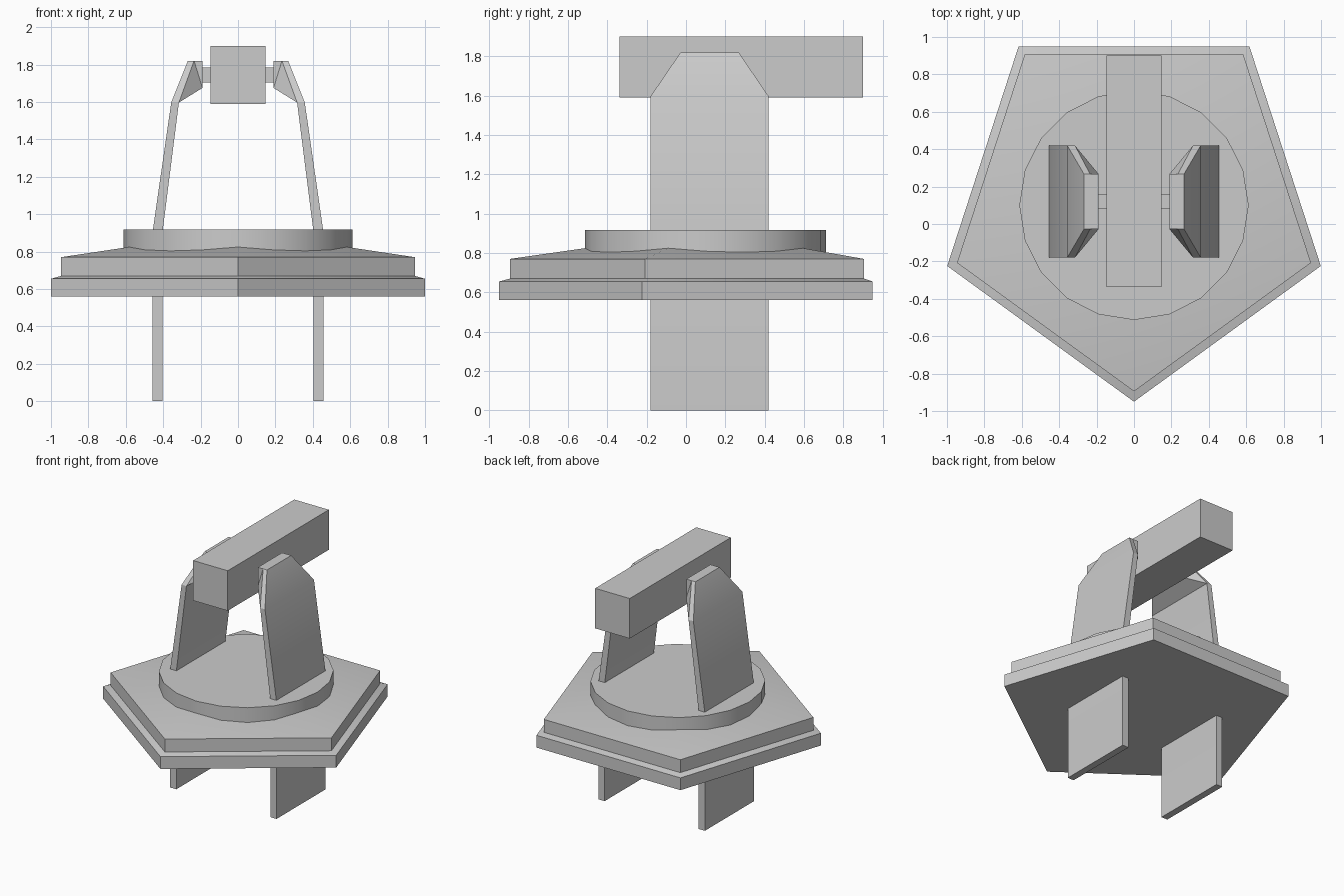
import bpy, bmesh
from math import radians, cos, sin, pi

if "Cube" in bpy.data.objects:
    bpy.data.objects.remove(bpy.data.objects["Cube"])


def finish(bm, name):
    bmesh.ops.recalc_face_normals(bm, faces=bm.faces)
    me = bpy.data.meshes.new(name)
    bm.to_mesh(me)
    bm.free()
    ob = bpy.data.objects.new(name, me)
    bpy.context.collection.objects.link(ob)
    for p in me.polygons:
        p.use_smooth = True
    me.set_sharp_from_angle(angle=radians(30))
    return ob


def bridge(bm, a, b):
    n = len(a)
    for i in range(n):
        bm.faces.new((a[i], a[(i + 1) % n], b[(i + 1) % n], b[i]))


def stack(name, sides, levels, cy, apex=None):
    """Turned shape from (radius, z) levels, closed by a flat cap or an apex."""
    bm = bmesh.new()
    rings = []
    for r, z in levels:
        angles = [-pi / 2 + 2 * pi * i / sides for i in range(sides)]
        rings.append([bm.verts.new((r * cos(a), cy + r * sin(a), z)) for a in angles])
    for a, b in zip(rings, rings[1:]):
        bridge(bm, a, b)
    bm.faces.new(rings[0])
    if apex is None:
        bm.faces.new(rings[-1])
    else:
        tip = bm.verts.new((0, cy, apex))
        for i in range(sides):
            bm.faces.new((rings[-1][i], rings[-1][(i + 1) % sides], tip))
    return finish(bm, name)


def box(name, x, y, z):
    bm = bmesh.new()
    bmesh.ops.create_cube(bm, size=1)
    for v in bm.verts:
        v.co = [m[0] + (c + 0.5) * (m[1] - m[0]) for c, m in zip(v.co, (x, y, z))]
    return finish(bm, name)


def arm(name, side, cy=0.12):
    """Bent plate with a tapered top and an inner lug."""
    bm = bmesh.new()
    # (outer x, inner x, z, half depth)
    levels = [(0.456, 0.403, 0, 0.3), (0.456, 0.403, 0.91, 0.3),
              (0.357, 0.316, 1.597, 0.3), (0.268, 0.235, 1.82, 0.148)]
    rings = []
    for xo, xi, z, h in levels:
        pts = [(xo, -h), (xo, h), (xi, h), (xi, -h)]
        rings.append([bm.verts.new((side * x, cy + y, z)) for x, y in pts])
    bm.faces.new(rings[0])
    bridge(bm, rings[0], rings[1])
    bridge(bm, rings[1], rings[2])
    low, top = rings[2], rings[3]
    for i in (0, 1, 3):
        bm.faces.new((low[i], low[(i + 1) % 4], top[(i + 1) % 4], top[i]))
    # inner lug
    h = levels[-1][3]
    lb, lf, tb, tf = [bm.verts.new((side * 0.19, cy + y, z))
                      for z in (1.675, 1.82) for y in (h, -h)]
    bm.faces.new(top)
    bm.faces.new((top[2], top[3], tf, tb))
    bm.faces.new((tb, tf, lf, lb))
    bm.faces.new((lb, lf, low[3], low[2]))
    for t, l, u, d in ((top[2], low[2], tb, lb), (top[3], low[3], tf, lf)):
        bm.faces.new((t, l, d))
        bm.faces.new((t, d, u))
    return finish(bm, name)


# Pentagonal stepped base with a shallow pyramid roof
stack("pentagon_base", 5, [(1.05, 0.56), (1.05, 0.655), (0.995, 0.67), (0.995, 0.77)],
      0.1, apex=0.912)
# Round turntable
stack("turntable", 20, [(0.613, 0.79), (0.613, 0.918)], 0.1)
# Support arms
arm("right_arm", 1)
arm("left_arm", -1)
# Pivot pin and swinging beam
box("pivot_pin", (-0.2, 0.2), (0.082, 0.158), (1.705, 1.785))
box("beam", (-0.148, 0.148), (-0.337, 0.9), (1.59, 1.9))
